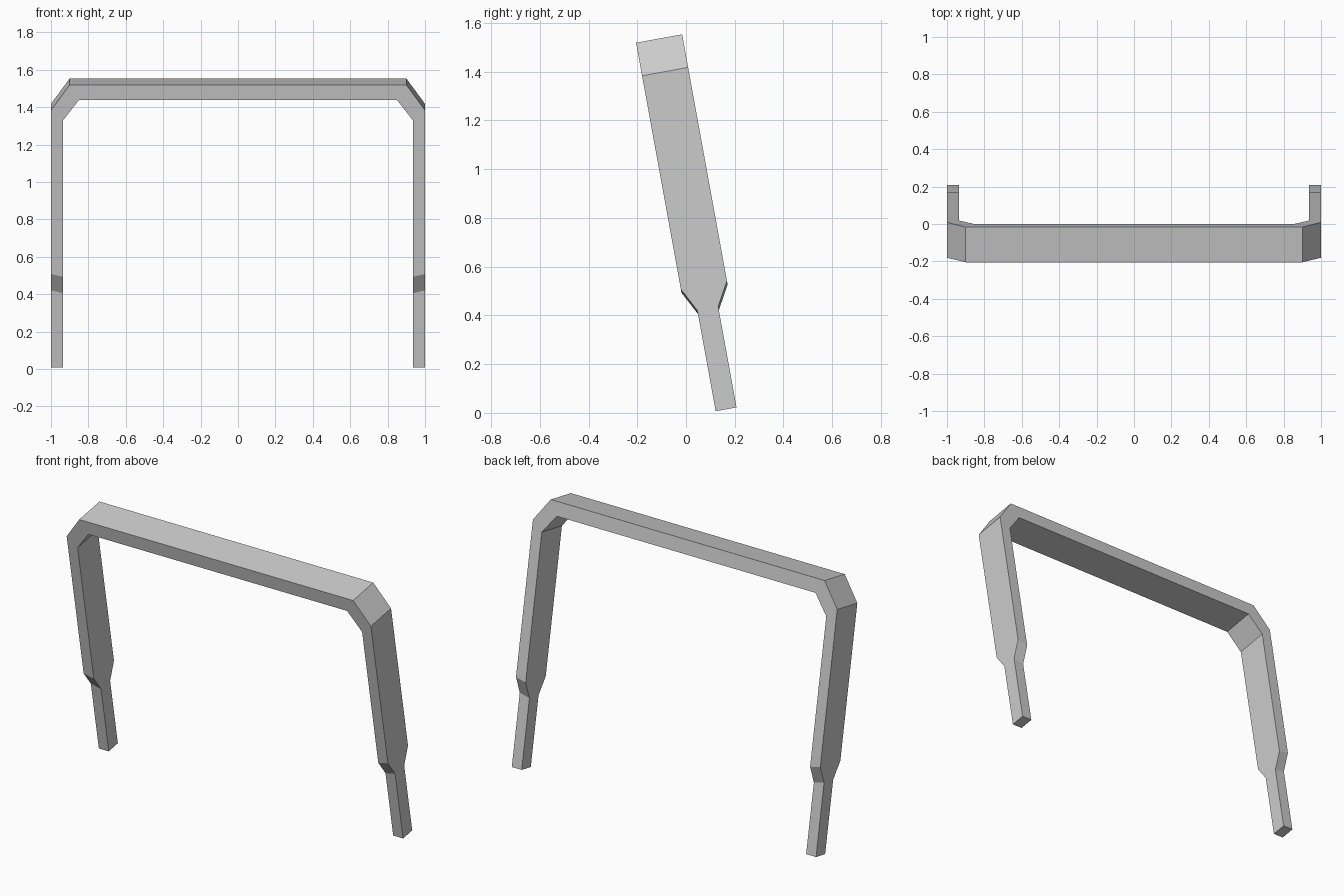
import bpy, bmesh
from math import radians
from mathutils import Matrix

if "Cube" in bpy.data.objects:
    bpy.data.objects.remove(bpy.data.objects["Cube"])

TILT = radians(10.3)   # the arch leans towards the front

# Cross-sections from right foot to the beam:
# (outer x, outer height, inner x, inner height, front, back)
half = [
    (1.00, -0.015, 0.935, -0.015, 0.121, 0.208),  # foot
    (1.00, 0.405, 0.935, 0.390, 0.121, 0.208),    # end of narrow leg
    (1.00, 0.503, 0.935, 0.488, 0.070, 0.262),    # start of wide leg
    (1.00, 1.393, 0.935, 1.338, 0.070, 0.262),    # corner start
    (0.90, 1.531, 0.850, 1.449, 0.070, 0.262),    # corner end
]
sections = half + [(-a, b, -c, d, e, f) for a, b, c, d, e, f in reversed(half)]

# Loft the rectangular sections into one continuous bar
bm = bmesh.new()
rings = []
for xo, zo, xi, zi, front, back in sections:
    corners = [(xo, front, zo), (xo, back, zo), (xi, back, zi), (xi, front, zi)]
    rings.append([bm.verts.new(p) for p in corners])
for a, b in zip(rings, rings[1:]):
    for i in range(4):
        j = (i + 1) % 4
        bm.faces.new((a[i], a[j], b[j], b[i]))
bm.faces.new(rings[0])
bm.faces.new(rings[-1])

# Lean the whole arch and tidy normals
bm.transform(Matrix.Rotation(TILT, 4, 'X'))
bmesh.ops.recalc_face_normals(bm, faces=bm.faces)
mesh = bpy.data.meshes.new("roll_bar")
bm.to_mesh(mesh)
bm.free()
bpy.context.collection.objects.link(bpy.data.objects.new("roll_bar", mesh))
